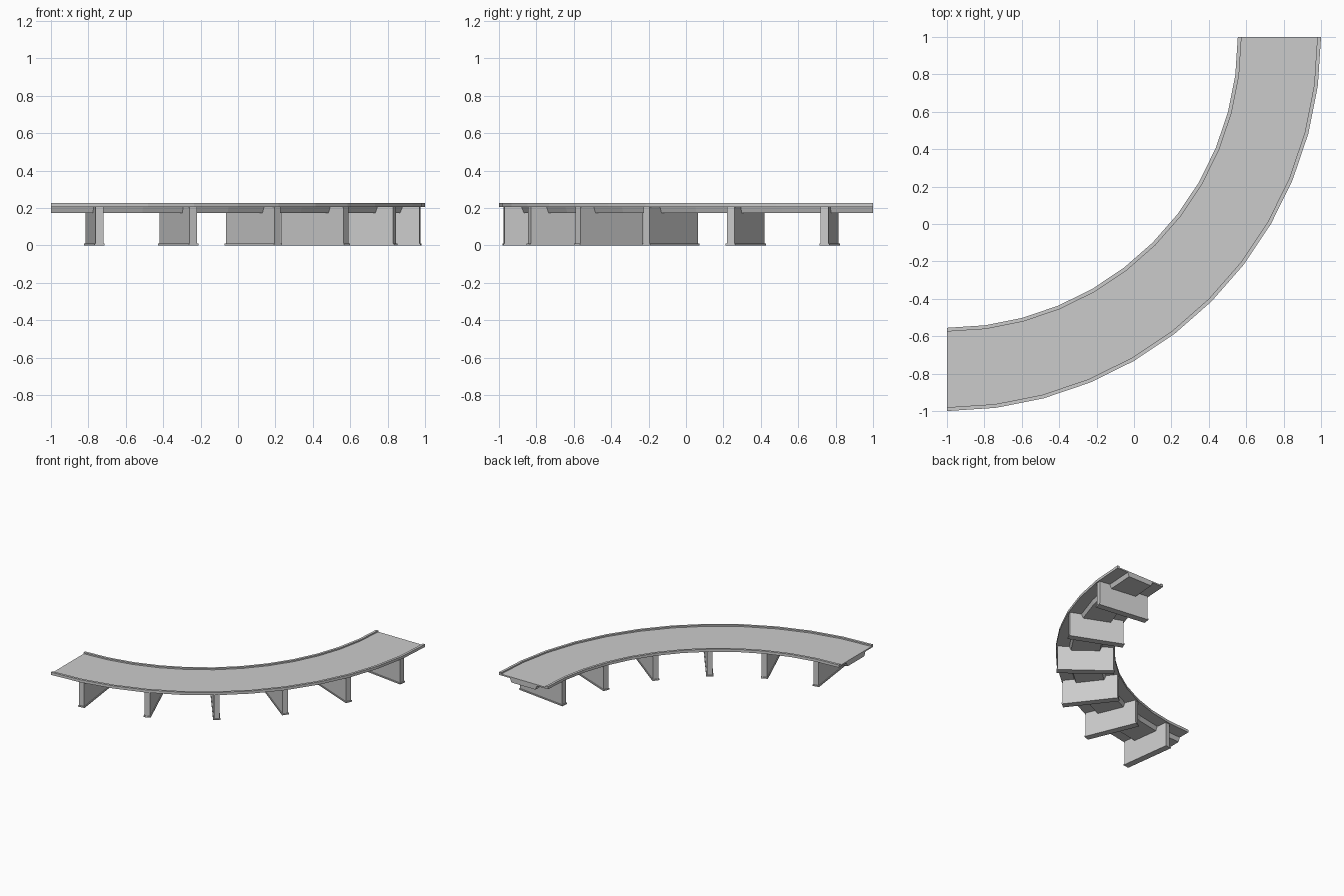
import bpy, bmesh, math
from mathutils import Matrix, Vector

if "Cube" in bpy.data.objects:
    bpy.data.objects.remove(bpy.data.objects["Cube"])

CENTER = Vector((-1, 1, 0))   # centre of the quarter-circle bend
SEGMENTS = 12
R_IN, R_OUT = 1.555, 2.0


def finish(bm, name):
    bmesh.ops.recalc_face_normals(bm, faces=bm.faces)
    mesh = bpy.data.meshes.new(name)
    bm.to_mesh(mesh)
    bm.free()
    obj = bpy.data.objects.new(name, mesh)
    bpy.context.collection.objects.link(obj)
    return obj


def sweep(name, profile):
    """Sweep a closed (radius, z) profile through 90 degrees."""
    bm = bmesh.new()
    rings = []
    for i in range(SEGMENTS + 1):
        a = -math.pi / 2 + math.pi / 2 * i / SEGMENTS
        rings.append([bm.verts.new(CENTER + Vector((r * math.cos(a), r * math.sin(a), z)))
                      for r, z in profile])
    n = len(profile)
    for a, b in zip(rings, rings[1:]):
        for j in range(n):
            k = (j + 1) % n
            bm.faces.new((a[j], a[k], b[k], b[j]))
    bm.faces.new(rings[0])
    bm.faces.new(rings[-1])
    return finish(bm, name)


def radial_box(bm, angle, r0, r1, width, z0, z1):
    """Box lying along a radius of the bend."""
    m = (Matrix.Translation(CENTER) @ Matrix.Rotation(angle, 4, 'Z')
         @ Matrix.Translation(((r0 + r1) / 2, 0, (z0 + z1) / 2))
         @ Matrix.Diagonal((r1 - r0, width, z1 - z0, 1)))
    bmesh.ops.create_cube(bm, size=1, matrix=m)


# road deck with a low kerb along each edge
K, Z0, Z1, Z2 = 0.02, 0.206, 0.217, 0.228
sweep("road_deck", [(R_IN, Z0), (R_OUT, Z0), (R_OUT, Z2), (R_OUT - K, Z2),
                    (R_OUT - K, Z1), (R_IN + K, Z1), (R_IN + K, Z2), (R_IN, Z2)])

# girder under the deck, sides slightly sloped
sweep("girder", [(1.67, 0.173), (1.887, 0.173), (1.90, Z0), (1.655, Z0)])

# six wall piers, each with a thin foot
for i in range(6):
    angle = math.radians(-90 + 7.5 + 15 * i)
    bm = bmesh.new()
    radial_box(bm, angle, 1.565, 1.989, 0.042, 0, Z0)
    finish(bm, f"pier_{i + 1}")
    bm = bmesh.new()
    radial_box(bm, angle, 1.559, 1.995, 0.054, 0, 0.01)
    finish(bm, f"pier_foot_{i + 1}")
